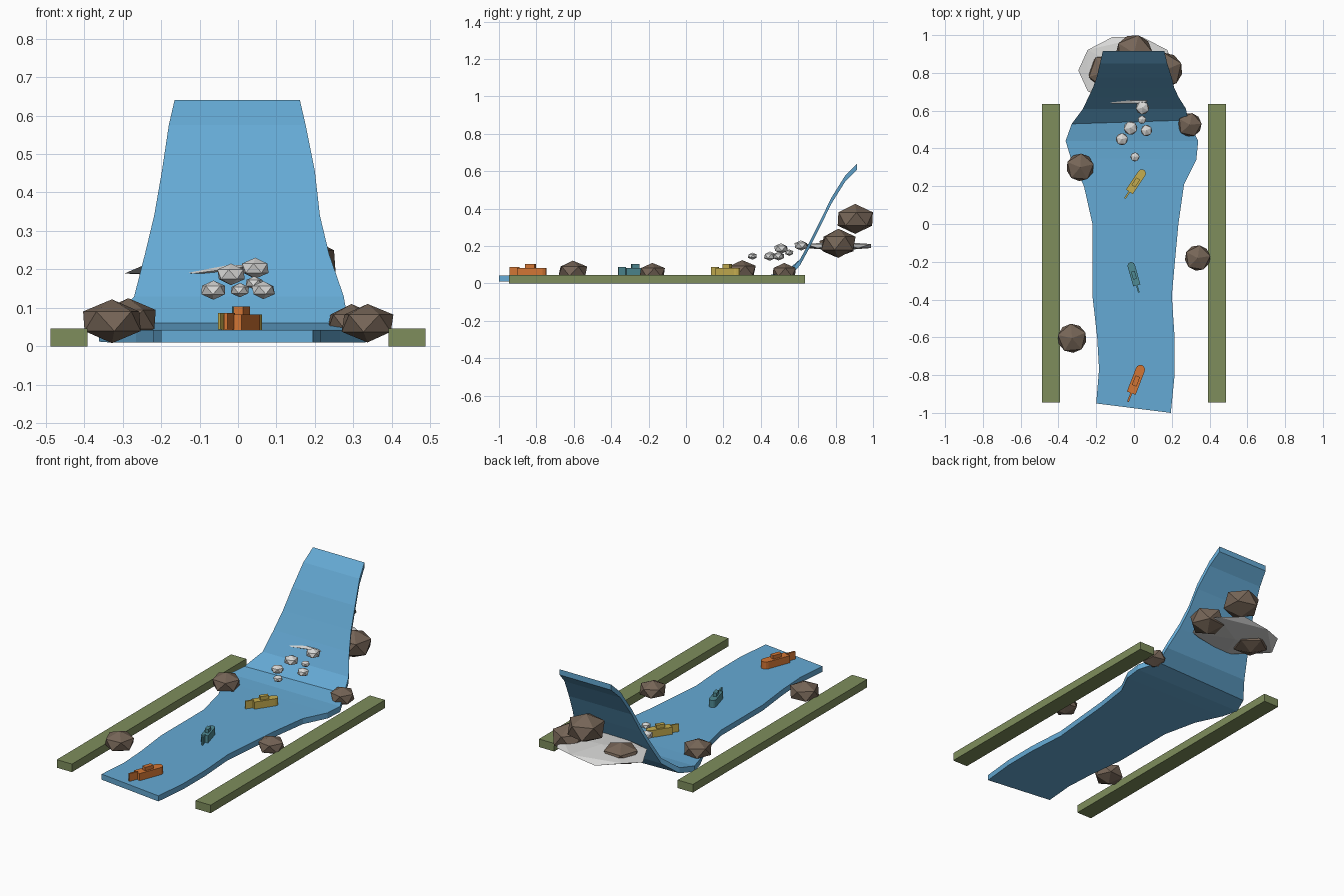
import bpy, bmesh, math, random
from mathutils import Matrix

if "Cube" in bpy.data.objects:
    bpy.data.objects.remove(bpy.data.objects["Cube"])

random.seed(4)


def material(name, rgb):
    m = bpy.data.materials.new(name)
    m.diffuse_color = (*rgb, 1)
    m.use_nodes = True
    m.node_tree.nodes["Principled BSDF"].inputs["Base Color"].default_value = m.diffuse_color
    return m


WATER = material("water blue", (0.13, 0.40, 0.66))
GRASS = material("bank green", (0.21, 0.27, 0.107))
ROCK = material("rock brown", (0.18, 0.13, 0.095))
FOAM = material("foam white", (0.68, 0.68, 0.67))
ORANGE = material("boat orange", (0.65, 0.18, 0.035))
YELLOW = material("boat yellow", (0.56, 0.42, 0.08))
TEAL = material("boat teal", (0.08, 0.26, 0.30))


def finish(name, bm, mat):
    bmesh.ops.recalc_face_normals(bm, faces=bm.faces)
    me = bpy.data.meshes.new(name)
    bm.to_mesh(me)
    bm.free()
    me.materials.append(mat)
    ob = bpy.data.objects.new(name, me)
    bpy.context.collection.objects.link(ob)
    return ob


def add_box(bm, x0, x1, y0, y1, z0, z1):
    mat = (Matrix.Translation(((x0 + x1) / 2, (y0 + y1) / 2, (z0 + z1) / 2))
           @ Matrix.Diagonal((x1 - x0, y1 - y0, z1 - z0, 1)))
    bmesh.ops.create_cube(bm, size=1, matrix=mat)


def boulder(name, loc, half, mat, turn=0.0):
    """Flattened 20-sided stone with the given half extents."""
    bm = bmesh.new()
    bmesh.ops.create_icosphere(bm, subdivisions=1, radius=1)
    for v in bm.verts:
        v.co.x /= 0.894
        v.co.y /= 0.894
    bmesh.ops.rotate(bm, verts=bm.verts, matrix=Matrix.Rotation(turn, 3, 'Z'))
    bmesh.ops.scale(bm, verts=bm.verts, vec=half)
    bmesh.ops.translate(bm, verts=bm.verts, vec=loc)
    return finish(name, bm, mat)


# River and waterfall: left y, left x, right y, right x, top z
SECTIONS = [
    (-.95, -.20, -1.0, .195, .042), (-.77, -.185, -.80, .215, .042),
    (-.60, -.195, -.60, .215, .042), (-.38, -.22, -.38, .20, .042),
    (.00, -.22, .00, .235, .042), (.20, -.265, .21, .265, .042),
    (.35, -.335, .34, .33, .042), (.44, -.362, .44, .34, .044),
    (.53, -.33, .55, .287, .060), (.61, -.27, .61, .275, .130),
    (.67, -.242, .67, .237, .240), (.72, -.218, .72, .213, .340),
    (.775, -.198, .775, .20, .455), (.85, -.18, .85, .176, .575),
    (.915, -.165, .915, .161, .640),
]
bm = bmesh.new()
rings = []
for yl, xl, yr, xr, z in SECTIONS:
    pts = [(xl, yl, z), (xr, yr, z), (xr, yr, z - .032), (xl, yl, z - .032)]
    rings.append([bm.verts.new(p) for p in pts])
for a, b in zip(rings, rings[1:]):
    for i in range(4):
        j = (i + 1) % 4
        bm.faces.new((a[i], a[j], b[j], b[i]))
bm.faces.new(rings[0])
bm.faces.new(rings[-1])
finish("river_and_waterfall", bm, WATER)

# Grassy banks
for side, x0, x1 in (("left", -.488, -.392), ("right", .392, .488)):
    bm = bmesh.new()
    add_box(bm, x0, x1, -.945, .635, 0, .046)
    finish(side + "_bank", bm, GRASS)

# Rocks along the river
for i, (x, y, z, r, h) in enumerate([
        (-.285, .30, .07, .073, .055), (.295, .525, .06, .063, .05),
        (-.328, -.605, .065, .077, .057), (.337, -.18, .06, .068, .05)]):
    boulder(f"river_rock_{i + 1}", (x, y, z), (r, r, h), ROCK, random.uniform(0, 1))

# Rocks behind the waterfall
for i, (x, y, z, r, h) in enumerate([
        (0, .905, .345, .097, .08), (.165, .815, .215, .092, .078),
        (-.15, .805, .20, .092, .06)]):
    boulder(f"cliff_rock_{i + 1}", (x, y, z), (r, r, h), ROCK, random.uniform(0, 1))

# Flat mist disc piercing the waterfall
boulder("mist_disc", (-.035, .813, .20), (.26, .185, .024), FOAM)

# Spray balls at the foot of the fall
for i, (x, y, z, r) in enumerate([
        (.045, .615, .203, .035), (-.018, .508, .187, .036),
        (.042, .552, .165, .022), (.066, .495, .146, .030),
        (-.064, .449, .146, .032), (.005, .355, .146, .024)]):
    boulder(f"spray_{i + 1}", (x, y, z), (r, r, r * .78), FOAM, random.uniform(0, 1))


def boat(name, loc, length, turn, mat):
    """Hull with a rounded bow, small cabin and thin tail fin; bow towards +y."""
    bm = bmesh.new()
    w, bow, n = .025, .08, 6
    outline = [(-w, -.055), (w, -.055)]
    outline += [(w * math.cos(math.pi * i / n), bow + .026 * math.sin(math.pi * i / n))
                for i in range(n + 1)]
    face = bm.faces.new([bm.verts.new((x, y, 0)) for x, y in outline])
    top = bmesh.ops.extrude_face_region(bm, geom=[face])["geom"]
    bmesh.ops.translate(bm, vec=(0, 0, .042),
                        verts=[v for v in top if isinstance(v, bmesh.types.BMVert)])
    add_box(bm, -.013, .013, -.012, .042, .040, .062)
    add_box(bm, -.005, .005, -.104, -.05, .002, .046)
    s = length / .21
    bmesh.ops.scale(bm, verts=bm.verts, vec=(s, s, 1))
    ob = finish(name, bm, mat)
    ob.location = loc
    ob.rotation_euler.z = turn


# Boats heading along the river
boat("orange_boat", (.005, -.845, .041), .207, -math.atan2(.075, .195), ORANGE)
boat("teal_boat", (.003, -.283, .041), .166, math.atan2(.046, .162), TEAL)
boat("yellow_boat", (.002, .21, .041), .182, -math.atan2(.10, .148), YELLOW)
